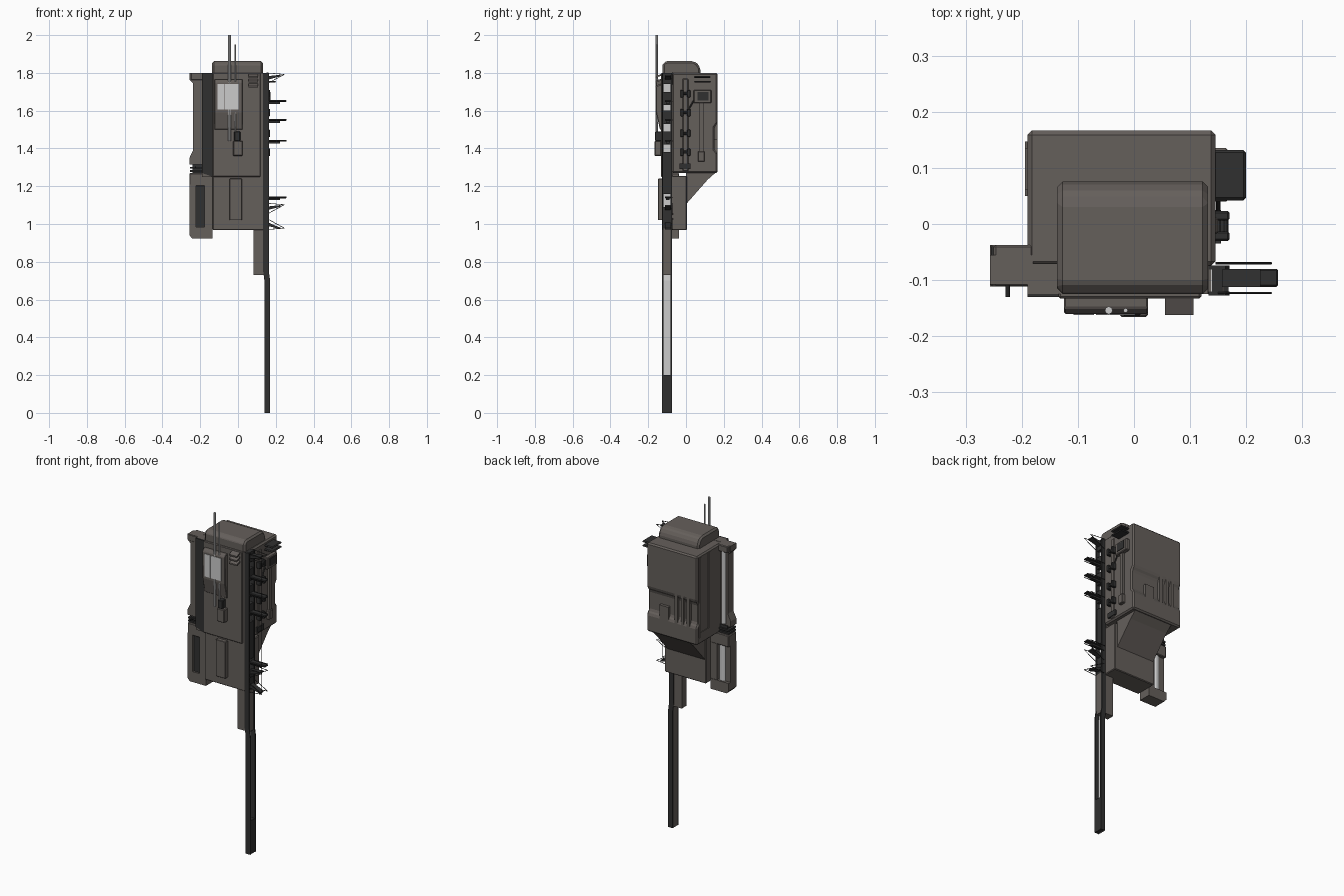
import bpy, bmesh, math
from mathutils import Vector


def material(name, r, g, b):
    m = bpy.data.materials.new(name)
    m.diffuse_color = (r, g, b, 1)
    return m


BODY = material("warm_grey", 0.13, 0.115, 0.105)
DARK = material("charcoal", 0.03, 0.03, 0.03)
PALE = material("pale_metal", 0.65, 0.65, 0.65)


def finish(name, bm, mat):
    bmesh.ops.recalc_face_normals(bm, faces=bm.faces)
    me = bpy.data.meshes.new(name)
    bm.to_mesh(me)
    bm.free()
    ob = bpy.data.objects.new(name, me)
    bpy.context.collection.objects.link(ob)
    me.materials.append(mat)
    return ob


def bevel(ob, w, seg=1):
    m = ob.modifiers.new("bevel", 'BEVEL')
    m.width, m.segments, m.limit_method = w, seg, 'ANGLE'
    return ob


def box(name, x0, x1, y0, y1, z0, z1, mat=BODY, bev=0):
    bm = bmesh.new()
    bmesh.ops.create_cube(bm, size=1)
    for v in bm.verts:
        v.co = ((x0 + x1) / 2 + v.co.x * (x1 - x0), (y0 + y1) / 2 + v.co.y * (y1 - y0),
                (z0 + z1) / 2 + v.co.z * (z1 - z0))
    ob = finish(name, bm, mat)
    return bevel(ob, bev) if bev else ob


def prism(name, pts, a, b, axis, mat=BODY, bev=0):
    """Extrude a profile: axis 'x' takes (y, z) points, axis 'y' takes (x, z) points."""
    bm = bmesh.new()
    place = (lambda p, t: (t, p[0], p[1])) if axis == 'x' else (lambda p, t: (p[0], t, p[1]))
    f = bm.faces.new([bm.verts.new(place(p, a)) for p in pts])
    r = bmesh.ops.extrude_face_region(bm, geom=[f])
    d = Vector(place((0, 0), b - a))
    bmesh.ops.translate(bm, vec=d, verts=[v for v in r["geom"] if isinstance(v, bmesh.types.BMVert)])
    ob = finish(name, bm, mat)
    return bevel(ob, bev) if bev else ob


def rod(name, p, q, r, mat=DARK, sides=8):
    p, q = Vector(p), Vector(q)
    bm = bmesh.new()
    bmesh.ops.create_cone(bm, cap_ends=True, segments=sides, radius1=r, radius2=r, depth=(q - p).length)
    rot = (q - p).to_track_quat('Z', 'Y')
    for v in bm.verts:
        v.co = rot @ v.co + (p + q) / 2
    return finish(name, bm, mat)


# Upper cabinet: main housing with notched back
prism("housing", [(-0.075, 1.27), (0.167, 1.27), (0.167, 1.375), (0.15, 1.395), (0.15, 1.51), (0.167, 1.535),
                  (0.167, 1.8), (-0.075, 1.8)], -0.19, 0.145, 'x', BODY, 0.008)
box("housing_front", -0.19, 0.132, -0.125, -0.07, 1.25, 1.8)
box("front_plate", -0.135, 0.12, -0.133, -0.12, 1.25, 1.8, BODY, 0.004)
prism("front_left_slope", [(-0.19, 1.27), (-0.135, 1.25), (-0.135, 1.8), (-0.19, 1.8)], -0.13, -0.12, 'y', DARK)

# Rounded roof cap with sloping rear edge
prism("roof_cap", [(-0.125, 1.76), (-0.125, 1.84), (-0.118, 1.855), (-0.1, 1.862), (0.04, 1.862),
                   (0.06, 1.85), (0.076, 1.825), (0.076, 1.79), (-0.1, 1.79)], -0.137, 0.132, 'x', BODY, 0.01)

# Lower cabinet and the sloping underside behind it
box("lower_cabinet", -0.135, 0.138, -0.125, 0.005, 0.967, 1.255, BODY, 0.004)
prism("underside_wedge", [(0, 1.275), (0.16, 1.275), (0.115, 1.235), (0.005, 1.11), (0, 1.11)], -0.13, 0.12, 'x')
box("lower_door", -0.045, 0.02, -0.147, -0.12, 1.02, 1.24, BODY, 0.002)
box("lower_bracket", 0.082, 0.16, -0.122, -0.077, 0.73, 0.975)

# Back fins and side inset panels
for i, (x0, x1, z0, z1) in enumerate([(-0.06, -0.04, 1.36, 1.7), (-0.10, -0.085, 1.33, 1.71), (-0.14, -0.12, 1.31, 1.71),
                                      (0.0, 0.06, 1.29, 1.45)]):
    box(f"back_fin_{i}", x0, x1, 0.14, 0.167, z0, z1)
for y in (0.05, 0.135):
    box("left_trim", -0.194, -0.18, y, y + 0.012, 1.33, 1.79)
box("left_trim_foot", -0.194, -0.18, 0.05, 0.147, 1.31, 1.34)

# Front display unit
prism("display_housing", [(-0.13, 1.50), (-0.138, 1.50), (-0.158, 1.59), (-0.16, 1.75), (-0.15, 1.765),
                          (-0.13, 1.765)], -0.125, 0.025, 'x', BODY, 0.003)
for x in (-0.108, -0.068):
    box("display_screen", x, x + (0.037 if x < -0.1 else 0.07), -0.162, -0.155, 1.605, 1.74, PALE)
for z in (1.735, 1.76, 1.785):
    prism("front_louvre", [(-0.13, z), (-0.162, z - 0.012), (-0.162, z - 0.004), (-0.13, z + 0.01)], 0.055, 0.106, 'x', BODY)

# Aerials and their base box
rod("tall_aerial", (-0.045, -0.154, 1.44), (-0.045, -0.154, 2.0), 0.007, PALE)
rod("short_aerial", (-0.015, -0.154, 1.4), (-0.015, -0.154, 1.95), 0.004, PALE)
box("aerial_base", -0.026, 0.025, -0.166, -0.13, 1.36, 1.44, BODY, 0.004)
box("aerial_clamp", -0.02, 0.012, -0.164, -0.13, 1.44, 1.49, DARK, 0.003)

# Pole: open channel facing right, with pale web, running up the cabinet
POLE = [(0.0, 0.155), (0.70, 0.155), (0.75, 0.148), (1.8, 0.148)]
for name, y0, y1, w0, w1, mat in [("pole_front_flange", -0.127, -0.12, -0.015, 0.015, DARK),
                                  ("pole_rear_flange", -0.081, -0.074, -0.015, 0.015, DARK),
                                  ("pole_back_plate", -0.126, -0.075, -0.015, -0.011, BODY),
                                  ("pole_web", -0.12, -0.081, -0.011, -0.009, PALE)]:
    prism(name, [(x + w0, z) for z, x in POLE] + [(x + w1, z) for z, x in reversed(POLE)], y0, y1, 'y', mat)
box("pole_foot", 0.142, 0.168, -0.122, -0.079, 0.0, 0.2, DARK)
for z0, z1 in [(0.73, 0.75), (0.95, 1.09), (1.16, 1.38), (1.42, 1.49), (1.53, 1.60), (1.63, 1.7), (1.74, 1.8)]:
    box("pole_filler", 0.135, 0.158, -0.122, -0.079, z0, z1, DARK)

# Climbing steps with side wires
for z in (1.14, 1.44, 1.55, 1.65):
    box("step", 0.15, 0.257, -0.112, -0.08, z - 0.004, z + 0.006, DARK, 0.003)
    box("step_arm", 0.15, 0.222, -0.105, -0.087, z - 0.014, z - 0.003, DARK)
    for y in (-0.123, -0.07):
        rod("step_wire", (0.145, y, z), (0.245, y, z), 0.002)
for z, s in ((1.77, 1), (1.08, 1), (1.0, -1)):
    prism("end_step", [(0.135, z), (0.15, z + 0.012), (0.225, z + s * 0.02), (0.225, z + s * 0.02 - 0.008),
                       (0.15, z - 0.008)], -0.112, -0.08, 'y', DARK)
    for y in (-0.123, -0.07):
        rod("bracket_wire", (0.15, y, z + 0.03), (0.245, y, z + 0.022 * s), 0.0018, DARK, 5)
        rod("bracket_wire", (0.15, y, z - 0.03), (0.245, y, z + 0.022 * s), 0.0018, DARK, 5)
rod("guide_wire", (0.244, -0.123, 0.98), (0.244, -0.123, 1.79), 0.0008, DARK, 4)

# Right side connector column
box("connector_strip", 0.14, 0.15, -0.018, 0.012, 1.28, 1.77, BODY, 0.004)
for z in (1.69, 1.59, 1.48, 1.38):
    for y in (-0.03, 0.006):
        box("connector", 0.14, 0.17, y, y + 0.017, z - 0.02, z + 0.02, DARK, 0.003)
    rod("connector_link", (0.16, -0.025, z), (0.16, 0.02, z), 0.008)
box("connector_foot", 0.14, 0.155, -0.035, 0.025, 1.29, 1.32, DARK)

# Right side canopies, sensor and conduit
for z in (1.76, 1.785):
    bevel(box("side_canopy", 0.14, 0.2, 0.042, 0.132, z - 0.012, z - 0.002, DARK), 0.006)
box("side_sensor", 0.14, 0.168, 0.04, 0.135, 1.64, 1.71, BODY, 0.004)
box("side_sensor_face", 0.165, 0.171, 0.06, 0.118, 1.655, 1.7, DARK)
box("side_conduit", 0.14, 0.158, 0.07, 0.092, 1.38, 1.65)
box("side_conduit_end", 0.14, 0.164, 0.063, 0.098, 1.33, 1.385, BODY, 0.003)
rod("side_cable", (0.15, 0.015, 1.61), (0.15, 0.07, 1.7), 0.004)

# Left upper column: flanged bracket with a pale tube
prism("left_column", [(-0.19, 1.8), (-0.257, 1.8), (-0.257, 1.765), (-0.238, 1.745), (-0.238, 1.39),
                      (-0.257, 1.35), (-0.257, 1.315), (-0.18, 1.315), (-0.18, 1.8)], -0.108, -0.055, 'y')
rod("left_upper_tube", (-0.215, -0.05, 1.33), (-0.215, -0.05, 1.78), 0.013, PALE, 12)
box("left_column_head", -0.25, -0.18, -0.11, -0.037, 1.76, 1.8, BODY, 0.004)
for z in (1.28, 1.298):
    box("left_collar", -0.255, -0.175, -0.108, -0.04, z - 0.005, z + 0.005, DARK)
box("left_core", -0.24, -0.175, -0.1, -0.05, 1.26, 1.32, DARK)
rod("left_peg", (-0.225, -0.13, 1.3), (-0.225, -0.1, 1.3), 0.004)

# Left lower canister: frame, tube, base
prism("canister_base", [(-0.257, 0.985), (-0.257, 0.94), (-0.242, 0.923), (-0.135, 0.923), (-0.135, 0.985)],
      -0.111, -0.037, 'y')
box("canister_cap", -0.257, -0.13, -0.111, -0.037, 1.2, 1.27, BODY, 0.004)
box("canister_outer_rail", -0.257, -0.222, -0.111, -0.055, 0.98, 1.21)
box("canister_inner_rail", -0.178, -0.13, -0.111, -0.04, 0.98, 1.21)
rod("canister_tube", (-0.202, -0.07, 0.97), (-0.202, -0.07, 1.22), 0.024, PALE, 16)
box("canister_shield", -0.225, -0.175, -0.1, -0.092, 0.98, 1.21, DARK)
